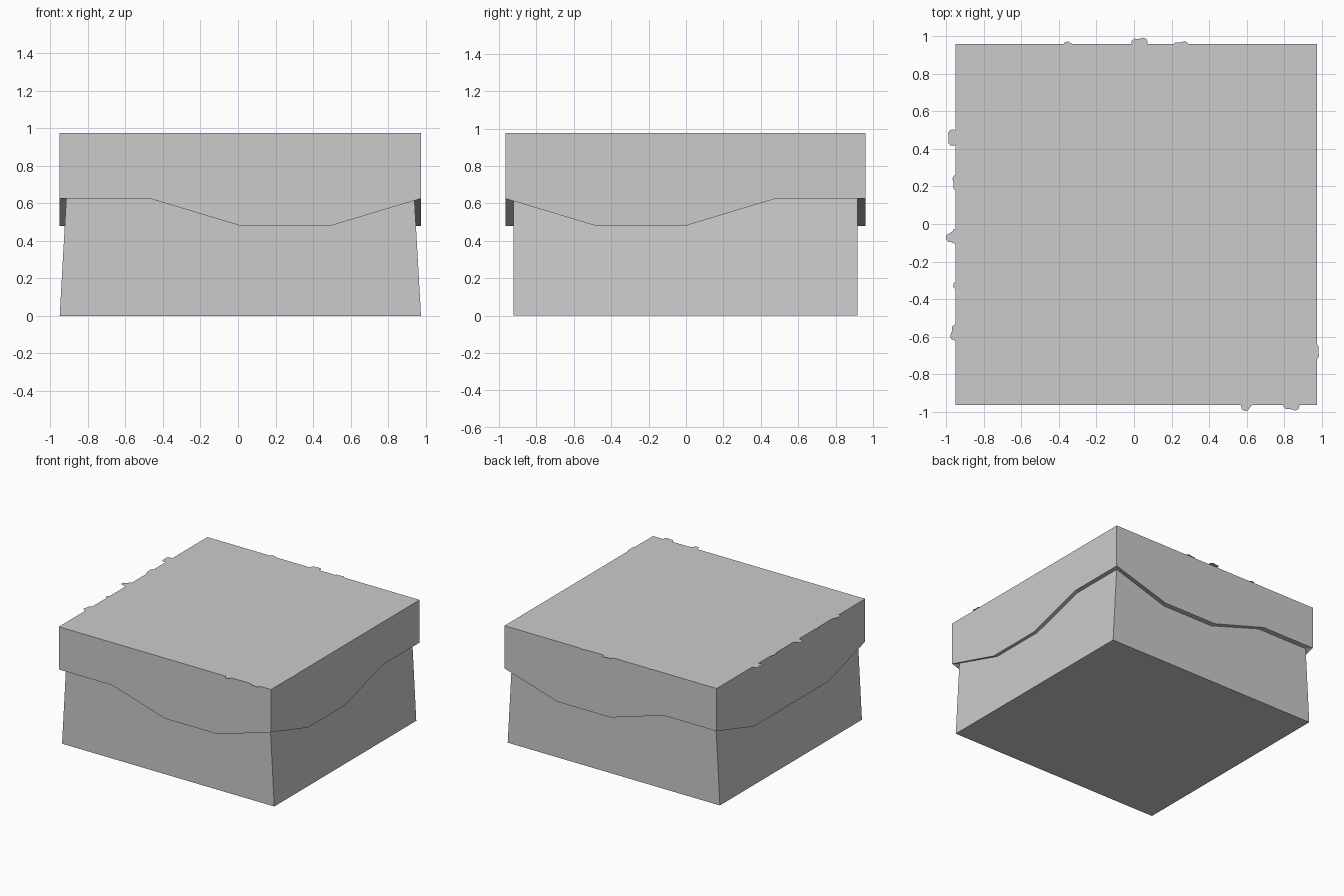
import bpy, bmesh, math, random

if "Cube" in bpy.data.objects:
    bpy.data.objects.remove(bpy.data.objects["Cube"])

CX, CY, HALF = 0.0125, -0.0025, 0.9625   # block centre and half width
TOP, HI, LO = 0.975, 0.625, 0.48         # top face, high and low rim heights


def finish(name, bm, fix_normals=True):
    if fix_normals:
        bmesh.ops.recalc_face_normals(bm, faces=bm.faces)
    mesh = bpy.data.meshes.new(name)
    bm.to_mesh(mesh)
    bm.free()
    obj = bpy.data.objects.new(name, mesh)
    bpy.context.collection.objects.link(obj)
    return obj


def bridge(bm, a, b):
    n = len(a)
    for i in range(n):
        j = (i + 1) % n
        bm.faces.new((a[i], a[j], b[j], b[i]))


# Soil base: tapers in x only
bm = bmesh.new()
corners = [(-1, -1), (1, -1), (1, 1), (-1, 1)]
low = [bm.verts.new((CX + sx * HALF, CY + sy * 0.92, 0)) for sx, sy in corners]
high = [bm.verts.new((CX + sx * 0.927, CY + sy * 0.92, HI + 0.005)) for sx, sy in corners]
bridge(bm, low, high)
bm.faces.new(low[::-1])
bm.faces.new(high)
finish("soil_base", bm)

# Turf cap: wavy lower rim, four quarter points per side (front, right, back, left)
sides = [(HI, HI, LO, LO), (HI, LO, LO, HI), (HI, LO, LO, HI), (HI, LO, LO, LO)]
bm = bmesh.new()
upper, rim, inner = [], [], []
for k, heights in enumerate(sides):
    ca, sa = round(math.cos(k * math.pi / 2)), round(math.sin(k * math.pi / 2))
    for i, z in enumerate(heights):
        u, v = -1 + i / 2, -1
        x, y = u * ca - v * sa, u * sa + v * ca
        upper.append(bm.verts.new((CX + x * HALF, CY + y * HALF, TOP)))
        rim.append(bm.verts.new((CX + x * HALF, CY + y * HALF, z)))
        inner.append(bm.verts.new((CX + x * 0.925, CY + y * 0.92, z)))
bridge(bm, rim, upper)
bridge(bm, inner, rim)
bm.faces.new(upper)
finish("turf_cap", bm)

# Clover patches: flat leaves scattered over the turf, a few over the edge
random.seed(4)
spots = [(0.03, 0.955), (0.25, 0.935), (-0.34, 0.93), (-0.955, 0.46), (-0.93, 0.22),
         (-0.955, -0.07), (-0.92, -0.34), (-0.94, -0.58), (0.95, -0.68),
         (0.60, -0.95), (0.84, -0.955)]
for _ in range(6000):
    p = (random.uniform(-0.89, 0.91), random.uniform(-0.90, 0.90))
    if len(spots) < 125 and all(math.dist(p, q) > 0.125 for q in spots):
        spots.append(p)

bm = bmesh.new()
for x, y in spots:
    turn = random.uniform(0, math.tau)
    ring = []
    for i in range(15):
        a = i * math.tau / 15
        r = 0.026 + 0.022 * abs(math.cos(1.5 * a))
        ring.append(bm.verts.new((x + r * math.cos(a + turn), y + r * math.sin(a + turn), TOP + 0.002)))
    bm.faces.new(ring)
finish("clover_patches", bm, False)
